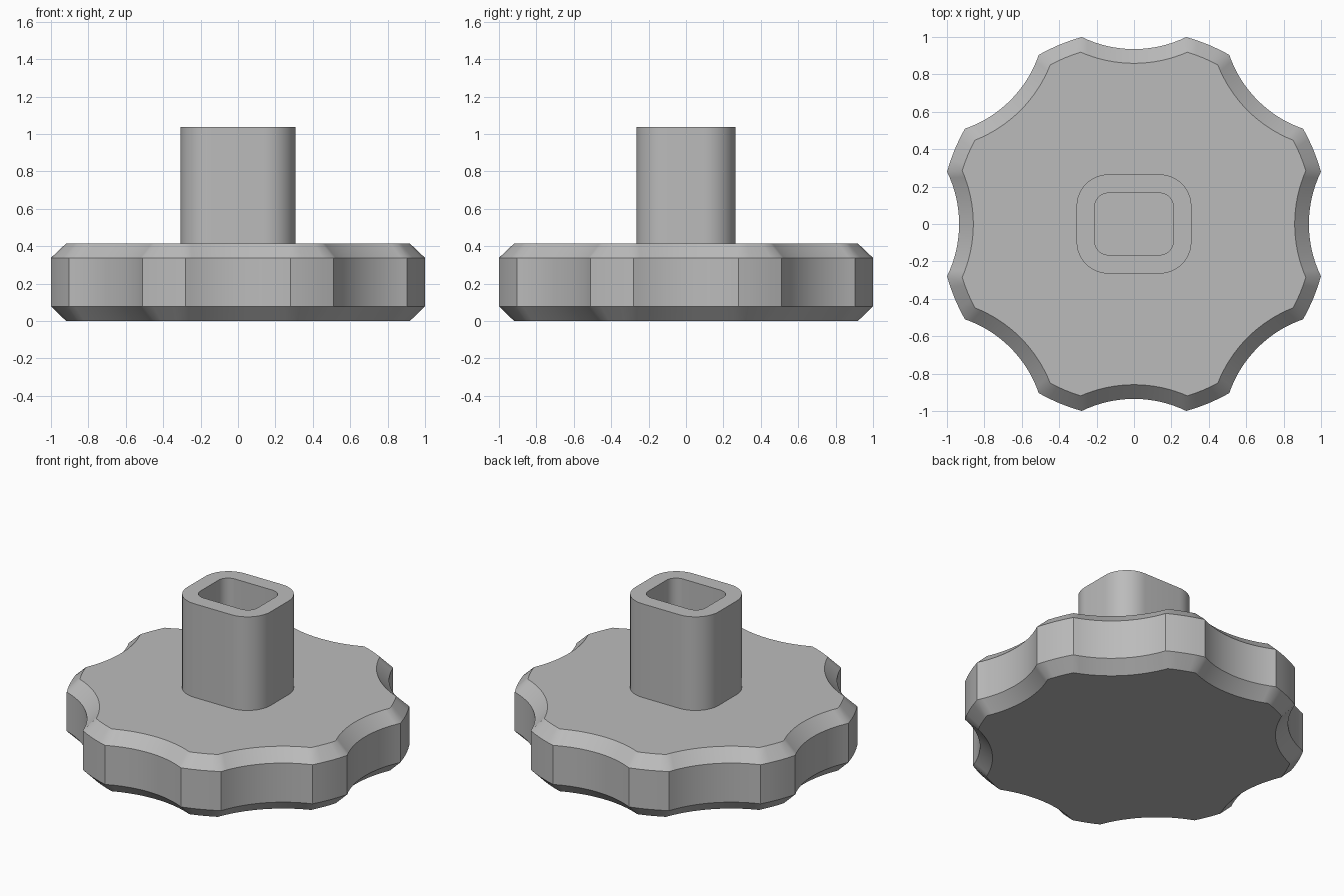
import bpy
import bmesh
from math import sin, cos, pi, atan2, asin, sqrt, radians

if "Cube" in bpy.data.objects:
    bpy.data.objects.remove(bpy.data.objects["Cube"], do_unlink=True)

# Single plain grey material
grey = bpy.data.materials.new("plain_grey")
grey.use_nodes = True
GREY = (0.5, 0.5, 0.5, 1)
grey.diffuse_color = GREY
grey.node_tree.nodes["Principled BSDF"].inputs["Base Color"].default_value = GREY

SCALLOPS = 8
CENTRE = 1.571      # distance of each scallop's centre from the axis
SCALLOP_R = 0.636
LOBE_R = 1.038
CHAMFER = 0.076


def knob_outline(inset):
    """Disc outline with eight concave grips, offset inwards by inset."""
    r, lobe = SCALLOP_R + inset, LOBE_R - inset
    # angle around the axis where the scallop meets the lobe
    y = (CENTRE**2 + lobe**2 - r**2) / (2 * CENTRE)
    half = sqrt(lobe**2 - y**2)
    edge, sweep = atan2(half, y), asin(half / r)
    points = []
    for i in range(SCALLOPS):
        a = i * 2 * pi / SCALLOPS
        steps = 16
        for k in range(steps + 1):
            t = -sweep + 2 * sweep * k / steps
            px, py = CENTRE - r * cos(t), r * sin(t)
            points.append((px * cos(a) - py * sin(a), px * sin(a) + py * cos(a)))
        gap = 2 * pi / SCALLOPS - 2 * edge
        for k in range(1, 4):
            t = a + edge + gap * k / 4
            points.append((lobe * cos(t), lobe * sin(t)))
    return points


def rounded_rectangle(half_x, half_y, radius, steps=12):
    points = []
    for q, (sx, sy) in enumerate(((1, 1), (-1, 1), (-1, -1), (1, -1))):
        for k in range(steps + 1):
            t = (q + k / steps) * pi / 2
            points.append((sx * (half_x - radius) + radius * cos(t),
                           sy * (half_y - radius) + radius * sin(t)))
    return points


def loft(name, sections):
    """Skin a stack of (outline, height) sections, capping both ends."""
    bm = bmesh.new()
    rings = [[bm.verts.new((x, y, z)) for x, y in outline] for outline, z in sections]
    for low, high in zip(rings, rings[1:]):
        n = len(low)
        for i in range(n):
            j = (i + 1) % n
            bm.faces.new((low[i], low[j], high[j], high[i]))
    bm.faces.new(rings[0][::-1])
    bm.faces.new(rings[-1])
    bmesh.ops.recalc_face_normals(bm, faces=bm.faces)
    mesh = bpy.data.meshes.new(name)
    bm.to_mesh(mesh)
    bm.free()
    mesh.materials.append(grey)
    obj = bpy.data.objects.new(name, mesh)
    bpy.context.collection.objects.link(obj)
    bpy.ops.object.select_all(action='DESELECT')
    bpy.context.view_layer.objects.active = obj
    obj.select_set(True)
    bpy.ops.object.shade_smooth_by_angle(angle=radians(31))
    return obj


# Scalloped grip disc with chamfered rims
full, inner = knob_outline(0), knob_outline(CHAMFER)
loft("grip_disc", [(inner, 0), (full, 0.078), (full, 0.338), (inner, 0.415)])

# Hollow stem: outer wall, flat lip, then down the socket to its floor
outside = rounded_rectangle(0.307, 0.265, 0.17)
socket = rounded_rectangle(0.21, 0.165, 0.072)
loft("hollow_stem", [(outside, 0.405), (outside, 1.038), (socket, 1.038), (socket, 0.417)])
